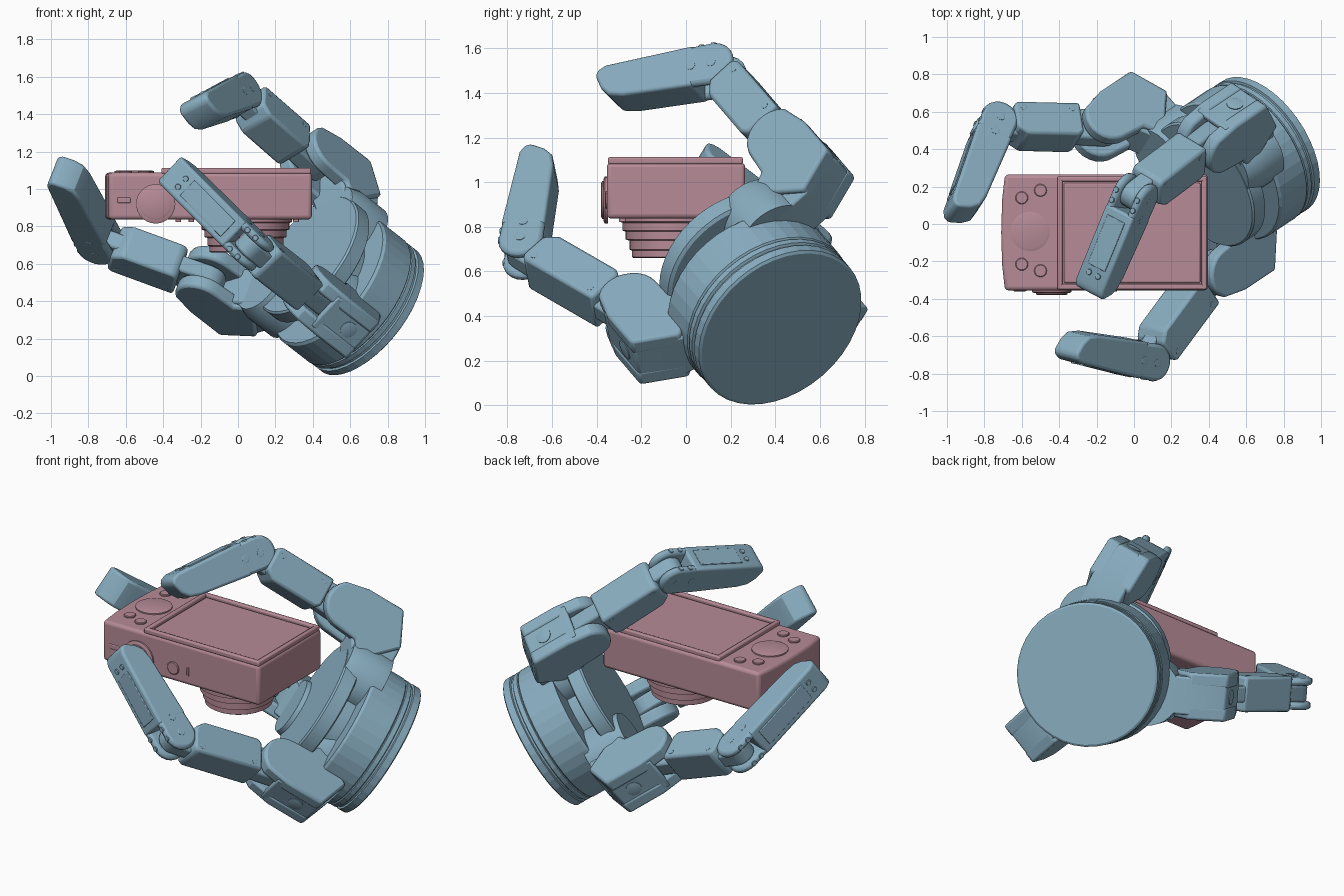
import bpy, bmesh, math
from mathutils import Vector as V, Matrix

if "Cube" in bpy.data.objects:
    bpy.data.objects.remove(bpy.data.objects["Cube"])

def material(name, rgb):
    m = bpy.data.materials.new(name)
    m.diffuse_color = (*rgb, 1)
    m.use_nodes = True
    m.node_tree.nodes["Principled BSDF"].inputs["Base Color"].default_value = m.diffuse_color
    return m

BLUE = material("hand_blue", (0.25, 0.42, 0.53))
PINK = material("device_pink", (0.47, 0.26, 0.31))

def finish(name, bm, mat, bevel=0, smooth=30, segs=2):
    bmesh.ops.recalc_face_normals(bm, faces=bm.faces)
    me = bpy.data.meshes.new(name)
    bm.to_mesh(me)
    bm.free()
    ob = bpy.data.objects.new(name, me)
    bpy.context.collection.objects.link(ob)
    me.materials.append(mat)
    if bevel:
        b = ob.modifiers.new("bevel", 'BEVEL')
        b.width, b.segments, b.limit_method, b.angle_limit = bevel, segs, 'ANGLE', 0.6
    if smooth:
        bpy.ops.object.select_all(action='DESELECT')
        ob.select_set(True)
        bpy.context.view_layer.objects.active = ob
        bpy.ops.object.shade_smooth_by_angle(angle=math.radians(smooth))
    return ob

def plate(name, pts, frame, width, shift=0, mat=BLUE, bevel=0.012, segs=2):
    """Extrude a 2D profile along the third axis of a frame."""
    o, u, v, w = frame
    bm = bmesh.new()
    base = [bm.verts.new(o + u * a + v * b + w * (shift - width / 2)) for a, b in pts]
    f = bm.faces.new(base)
    r = bmesh.ops.extrude_face_region(bm, geom=[f])
    bmesh.ops.translate(bm, vec=w * width, verts=[g for g in r['geom'] if isinstance(g, bmesh.types.BMVert)])
    return finish(name, bm, mat, bevel, segs=segs)

def lathe(name, prof, origin, axis, mat, n=40, smooth=30):
    """Revolve (radius, height) pairs about an axis."""
    bm = bmesh.new()
    rot = V((0, 0, 1)).rotation_difference(axis).to_matrix()
    rings = [[bm.verts.new(origin + rot @ V((r * math.cos(k * math.tau / n), r * math.sin(k * math.tau / n), h)))
              for k in range(n)] for r, h in prof]
    for P, Q in zip(rings, rings[1:]):
        for k in range(n):
            bm.faces.new((P[k], P[(k + 1) % n], Q[(k + 1) % n], Q[k]))
    bm.faces.new(rings[0])
    bm.faces.new(rings[-1])
    return finish(name, bm, mat, 0, smooth)

def disc(name, origin, axis, r, h, mat, n=24):
    return lathe(name, [(r, 0), (r, h * .7), (r * .88, h)], origin, axis, mat, n)

def arc(cx, cy, r, a0, a1, n=8):
    return [(cx + r * math.cos(math.radians(a0 + (a1 - a0) * i / n)),
             cy + r * math.sin(math.radians(a0 + (a1 - a0) * i / n))) for i in range(n + 1)]

# ---------- hand base and palm, on a tilted axis ----------
C = V((0.705, 0.425, 0.345))
A = V((-0.70, -0.465, 0.545)).normalized()
lathe("wrist_base", [(.40, 0), (.412, .008), (.412, .05), (.40, .054), (.40, .066), (.412, .072),
                     (.412, .10), (.405, .104), (.415, .112), (.415, .30), (.405, .315)], C, A, BLUE, 40, 5)
lathe("palm_core", [(.27, .28), (.27, .42)], C, A, BLUE, 32)
lathe("palm_disc", [(.36, .40), (.375, .41), (.375, .49), (.365, .50)], C + V((.015, .015, .033)), A, BLUE, 48)

# ---------- fingers: outward direction, knuckle, middle joint, tip ----------
FINGERS = {
    "upper": ((.03, .74, .67), (.41, .455, 1.145), (.005, .15, 1.50), (-.21, -.345, 1.415)),
    "back": ((-.65, .737, -.196), (-.165, .515, .51), (-.74, .53, .72), (-.93, .06, 1.085)),
    "front": ((.25, -.87, -.42), (.43, -.235, .405), (.065, -.73, .69), (-.34, -.655, 1.09)),
}

def finger(tag, r, j1, j2, tip):
    j1, j2, tip = V(j1), V(j2), V(tip)
    r = V(r)
    r = (r - A * r.dot(A)).normalized()
    h = r.cross(A)
    kf = (j1, r, A, h)

    def frame(p, q):
        d = (q - p).normalized()
        n = r - d * r.dot(d)
        n.normalize()
        return (p, d, n, d.cross(n)), (q - p).length

    # knuckle: core block, two fork cheeks and the spread drum
    plate(tag + "_knuckle_core", [(.14, -.29), (.14, .0), (.105, .0), (.095, -.10), (-.15, -.10), (-.26, -.16),
                                  (-.36, -.16), (-.36, -.38), (-.06, -.38)], kf, .22)
    cheek = [(-.06, -.38), (.145, -.29), (.145, -.06)] + arc(0, 0, .14, 35, 180, 10) + [(-.15, -.12), (-.25, -.18)]
    for s in (-1, 1):
        plate(f"{tag}_knuckle_cheek", cheek, kf, .08, s * .095, bevel=.015)
    disc(tag + "_spread_drum", j1 - r * .30 - A * .38, A, .19, .25, BLUE, 32)
    disc(tag + "_knuckle_boss", j1 + r * .14 - A * .18, r, .045, .006, BLUE, 20)

    # middle link: tongue with a boxy sleeve
    f, L = frame(j1, j2)
    o, d, n, w = f
    plate(tag + "_link_tongue", arc(0, 0, .095, 90, 270) + arc(L, 0, .075, -90, 90), f, .095)
    e = L - .085
    plate(tag + "_link_sleeve", [(.15, -.08), (.18, -.105), (e - .06, -.105), (e, -.06), (e, .07),
                                 (e - .02, .095), (.15, .095)], f, .205, bevel=.018)
    for s in (-1, 1):
        for q in (.20, e - .05):
            disc(tag + "_link_screw", o + d * q + n * .055 + w * s * .101, w * s, .016, .004, BLUE, 12)

    # fingertip: fork at the joint, tapered body, back cover and screws
    f, L = frame(j2, tip)
    o, d, n, w = f
    E = L + .03
    body = [(.09, -.10), (E - .14, -.09), (E - .07, -.075), (E - .03, -.035), (E, .03), (E - .01, .06), (E - .05, .078), (.09, .10)]
    plate(tag + "_tip_body", body, f, .185, bevel=.03, segs=3)
    for s in (-1, 1):
        plate(tag + "_tip_fork", arc(0, 0, .10, 90, 270, 10) + [(.16, -.095), (.16, .095)], f, .046, s * .069, bevel=.018)
        disc(tag + "_joint_pin", j2 + w * s * .09, w * s, .022, .005, BLUE, 14)
        disc(tag + "_tip_screw", o + d * .10 + w * s * .09, w * s, .022, .005, BLUE, 14)
        for q in (.0, .06):
            disc(tag + "_cover_screw", o + d * q + n * .09 + w * s * .07, n, .016, .012, BLUE, 12)
        disc(tag + "_end_screw", o + d * (E - .11) + n * .074 + w * s * .03, n, .016, .014, BLUE, 12)
    plate(tag + "_tip_cover", [(.14, .08), (E - .15, .07), (E - .15, .088), (.14, .103)], f, .115, bevel=.004)

for tag, pts in FINGERS.items():
    finger(tag, *pts)

# ---------- pocket camera, lens pointing down ----------
X, Y, Z = V((1, 0, 0)), V((0, 1, 0)), V((0, 0, 1))
top = (V((0, 0, 0)), X, Y, Z)

def slab(name, x0, x1, y0, y1, z0, z1, bevel=.008):
    return plate(name, [(x0, y0), (x1, y0), (x1, y1), (x0, y1)], top, z1 - z0, (z0 + z1) / 2, PINK, bevel)

plate("camera_body", [(-.69, -.355), (.395, -.355), (.395, .265), (-.69, .265), (-.705, .13), (-.71, -.045), (-.705, -.22)],
      top, .25, .962, PINK, .02, 3)

# screen frame: four rails around a lower display
x0, x1, y0, y1, t = -.41, .39, -.35, .255, .028
for rail in ((x0, x1, y0, y0 + t), (x0, x1, y1 - t, y1), (x0, x0 + t, y0, y1), (x1 - t, x1, y0, y1)):
    slab("screen_frame", *rail, 1.08, 1.112)
slab("screen_display", x0 + .035, x1 - .035, y0 + .035, y1 - .035, 1.08, 1.1)

# control pad and buttons on the rear face
disc("control_pad", V((-.555, -.04, 1.085)), Z, .105, .014, PINK, 32)
for bx, by in ((-.60, .14), (-.50, .18), (-.60, -.215), (-.50, -.25)):
    disc("rear_button", V((bx, by, 1.085)), Z, .034, .012, PINK, 20)

# dial, shutter and small ports on the narrow side facing the front
disc("mode_dial", V((-.44, -.35, .92)), -Y, .105, .02, PINK, 32)
disc("mode_dial_cap", V((-.44, -.365, .92)), -Y, .085, .015, PINK, 32)
disc("power_button", V((-.20, -.35, .92)), -Y, .04, .012, PINK, 20)
slab("side_switch", -.645, -.575, -.36, -.34, .925, .955, .005)
slab("side_slot", -.105, -.09, -.36, -.34, .90, .95, .003)

# stepped lens barrel
lathe("lens_barrel", [(.25, 0), (.25, .02), (.235, .025), (.235, .06), (.22, .065), (.22, .10), (.203, .105),
                      (.203, .145), (.193, .15), (.193, .178), (.185, .183), (.15, .183), (.13, .155)],
      V((.04, -.05, .843)), -Z, PINK, 48)
for fx in (-.32, -.25, .31):
    slab("bottom_foot", fx - .015, fx + .015, -.30, -.27, .822, .85, .004)
